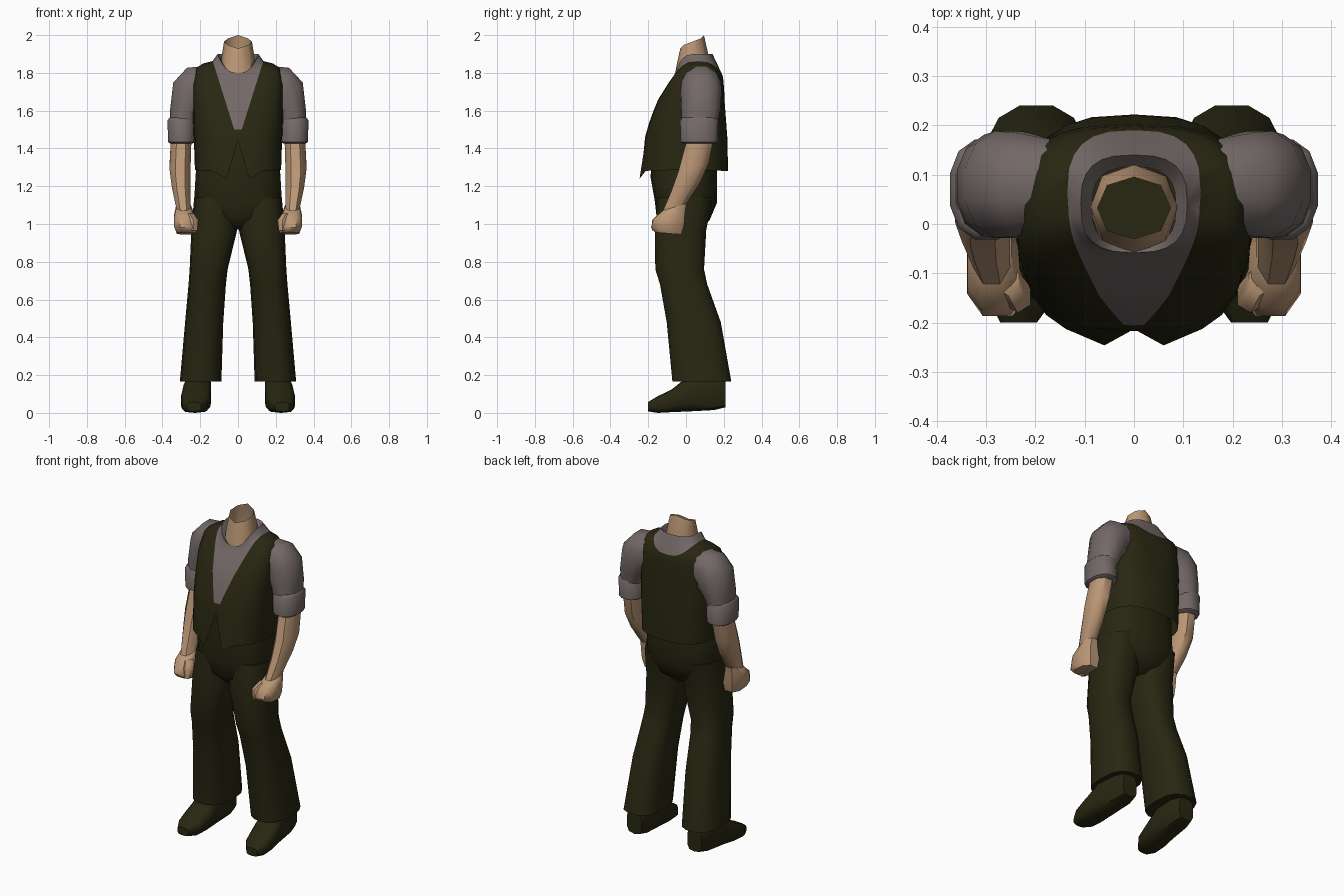
import bpy, bmesh, math
from mathutils import Vector

if "Cube" in bpy.data.objects:
    bpy.data.objects.remove(bpy.data.objects["Cube"])


def material(name, rgb):
    m = bpy.data.materials.new(name)
    m.diffuse_color = (*rgb, 1)
    m.use_nodes = True
    m.node_tree.nodes["Principled BSDF"].inputs["Base Color"].default_value = m.diffuse_color
    return m


GREEN = material("dark olive cloth", (0.021, 0.020, 0.006))
SHIRT = material("grey shirt cloth", (0.17, 0.14, 0.135))
SKIN = material("skin", (0.50, 0.31, 0.18))


def spow(v, p):
    return math.copysign(abs(v) ** p, v)


def body_ring(n, p, zs, w, zf, yf, zb, yb, cx=0):
    """Ring with separate heights at the side, front and back."""
    pts = []
    for i in range(n):
        t = 2 * math.pi * i / n
        c, s = math.cos(t), math.sin(t)
        ez = zb if s > 0 else zf
        pts.append(Vector((cx + w * spow(c, p),
                           (yf + yb) / 2 + (yb - yf) / 2 * spow(s, p),
                           zs + (ez - zs) * s * s)))
    return pts


def limb_ring(n, p, x, y, z, deg, ru, rv, tilt=0):
    """Ring around a limb, rolled by deg in xz; tilt lowers its front."""
    a = math.radians(deg)
    pts = []
    for i in range(n):
        t = 2 * math.pi * (i + 0.5) / n
        u, v = ru * spow(math.cos(t), p), rv * spow(math.sin(t), p)
        pts.append(Vector((x + u * math.cos(a), y + v,
                           z + u * math.sin(a) + v * tilt)))
    return pts


def loft(name, rings, mats, caps=True, mirror=False, edit=None):
    bm = bmesh.new()
    rows = [[bm.verts.new(p) for p in r] for r in rings]
    n = len(rows[0])
    for k in range(len(rows) - 1):
        a, b = rows[k], rows[k + 1]
        for i in range(n):
            j = (i + 1) % n
            bm.faces.new((a[i], a[j], b[j], b[i]))
    if caps:
        bm.faces.new(rows[0][::-1])
        bm.faces.new(rows[-1])
        bmesh.ops.recalc_face_normals(bm, faces=bm.faces[:])
    if edit:
        edit(bm, rows)
    me = bpy.data.meshes.new(name)
    bm.to_mesh(me)
    bm.free()
    for m in mats:
        me.materials.append(m)
    ob = bpy.data.objects.new(name, me)
    bpy.context.collection.objects.link(ob)
    if mirror:
        ob.modifiers.new("mirror", 'MIRROR').use_mirror_merge = False
    return ob


# Waistcoat with shirt front, yoke and collar
def finish_torso(bm, rows):
    # pointed hem tips and centre notch (vertex 18 is the front centre)
    rows[0][18].co = (0, -0.213, 1.44)
    for i, sx in ((17, -1), (19, 1)):
        rows[0][i].co = (sx * 0.06, -0.246, 1.24)
    yoke = set(rows[7] + rows[8] + rows[9])
    for f in bm.faces:
        if all(v in yoke for v in f.verts):
            f.material_index = 1
    # cut the V opening
    cuts = [((0.02, 0, 1.5), (0.35, 0, -0.11)),
            ((-0.02, 0, 1.5), (-0.35, 0, -0.11)),
            ((0, 0, 1.5), (0, 0, 1))]
    for co, no in cuts:
        bmesh.ops.bisect_plane(bm, geom=bm.verts[:] + bm.edges[:] + bm.faces[:],
                               plane_co=co, plane_no=no)
    for f in bm.faces:
        c = f.calc_center_median()
        if c.y < 0.04 and c.z > 1.5 and abs(c.x) < 0.02 + (c.z - 1.5) * 0.11 / 0.35:
            f.material_index = 1


torso = [
    (1.285, .228, 1.28, -.235, 1.28, .222),
    (1.46, .234, 1.46, -.217, 1.44, .22),
    (1.55, .238, 1.53, -.197, 1.55, .212),
    (1.64, .24, 1.60, -.172, 1.64, .205),
    (1.74, .24, 1.66, -.147, 1.71, .202),
    (1.825, .222, 1.72, -.108, 1.76, .198),
    (1.85, .185, 1.765, -.078, 1.78, .195),
    (1.862, .135, 1.785, -.064, 1.795, .19),
    (1.90, .108, 1.80, -.058, 1.90, .14),
    (1.86, .085, 1.79, -.045, 1.87, .115),
]
loft("waistcoat_and_shirt", [body_ring(24, .72, *r) for r in torso],
     [GREEN, SHIRT], caps=False, edit=finish_torso)

# Open, slanted neck
neck = [
    (1.80, .09, 1.77, -.062, 1.82, .122),
    (1.88, .088, 1.84, -.05, 1.89, .12),
    (1.965, .074, 1.93, -.03, 2.0, .095),
]
loft("neck", [body_ring(8, .9, *r) for r in neck], [SKIN], caps=False)

# Trousers: seat and two flared legs
seat = [
    (.97, .06, .97, -.10, .97, .07),
    (1.03, .19, 1.03, -.155, 1.02, .125),
    (1.12, .232, 1.12, -.165, 1.11, .163),
    (1.25, .225, 1.25, -.188, 1.25, .165),
    (1.45, .21, 1.45, -.17, 1.45, .165),
]
loft("trouser_seat", [body_ring(16, .78, *r) for r in seat], [GREEN])

legs = [  # z, inner x, outer x, front y, back y
    (.165, .088, .308, -.075, .243),
    (.48, .078, .28, -.105, .187),
    (.68, .064, .262, -.14, .115),
    (.76, .055, .256, -.165, .098),
    (.97, .004, .247, -.168, .11),
    (1.14, .01, .232, -.15, .145),
]
loft("trouser_legs",
     [body_ring(14, .78, z, (b - a) / 2, z, f, z, k, (a + b) / 2)
      for z, a, b, f, k in legs], [GREEN], mirror=True)

# Shoes, lofted from heel to toe
shoes = [  # y, centre x, half width, bottom, top
    (.21, .205, .05, .03, .17),
    (.15, .207, .066, .015, .21),
    (.02, .215, .074, .008, .20),
    (-.075, .223, .08, .004, .125),
    (-.15, .228, .07, .0, .088),
    (-.20, .234, .038, .008, .058),
]


def shoe_ring(y, cx, w, z0, z1):
    return [Vector((cx + w * spow(math.cos(t), .6), y,
                    (z0 + z1) / 2 + (z1 - z0) / 2 * spow(math.sin(t), .6)))
            for t in (2 * math.pi * (i + .5) / 10 for i in range(10))]


loft("shoes", [shoe_ring(*r) for r in shoes], [GREEN], mirror=True)

# Sleeves and rolled cuffs
sleeve = [
    (.17, .08, 1.735, 88, .105, .095),
    (.225, .08, 1.725, 66, .115, .108),
    (.255, .08, 1.685, 36, .112, .112),
    (.28, .078, 1.60, 8, .082, .106),
    (.293, .072, 1.53, 0, .07, .098),
]
loft("sleeves", [limb_ring(12, .9, *r) for r in sleeve], [SHIRT], mirror=True)
cuff = [
    (.297, .07, 1.565, 0, .066, .09),
    (.299, .07, 1.55, 0, .076, .104),
    (.299, .07, 1.435, 0, .074, .102),
    (.299, .07, 1.425, 0, .06, .085),
]
loft("rolled_cuffs", [limb_ring(12, .85, *r) for r in cuff], [SHIRT], mirror=True)

# Forearms and closed hands
forearm = [
    (.30, .08, 1.47, 0, .058, .076, .1),
    (.307, .04, 1.30, 0, .06, .086, .25),
    (.301, .0, 1.20, 0, .052, .082, .3),
    (.288, -.062, 1.085, 0, .04, .066, .3),
]
loft("forearms", [limb_ring(8, .9, *r) for r in forearm], [SKIN], mirror=True)
hand = [
    (.288, -.06, 1.09, 0, .042, .066, .3),
    (.285, -.088, 1.045, 0, .056, .088, .2),
    (.276, -.098, .99, 0, .066, .094, .1),
    (.272, -.094, .95, 0, .055, .075, -.08),
]
loft("hands", [limb_ring(8, .8, *r) for r in hand], [SKIN], mirror=True)
thumb = [
    (.255, -.115, 1.055, 0, .025, .03),
    (.236, -.145, 1.02, 0, .03, .035),
    (.235, -.155, .965, 0, .022, .026),
]
loft("thumbs", [limb_ring(6, .9, *r) for r in thumb], [SKIN], mirror=True)

# Smooth shading with sharp edges kept
for ob in bpy.context.collection.objects:
    ob.select_set(True)
    bpy.context.view_layer.objects.active = ob
bpy.ops.object.shade_smooth_by_angle(angle=math.radians(50))
